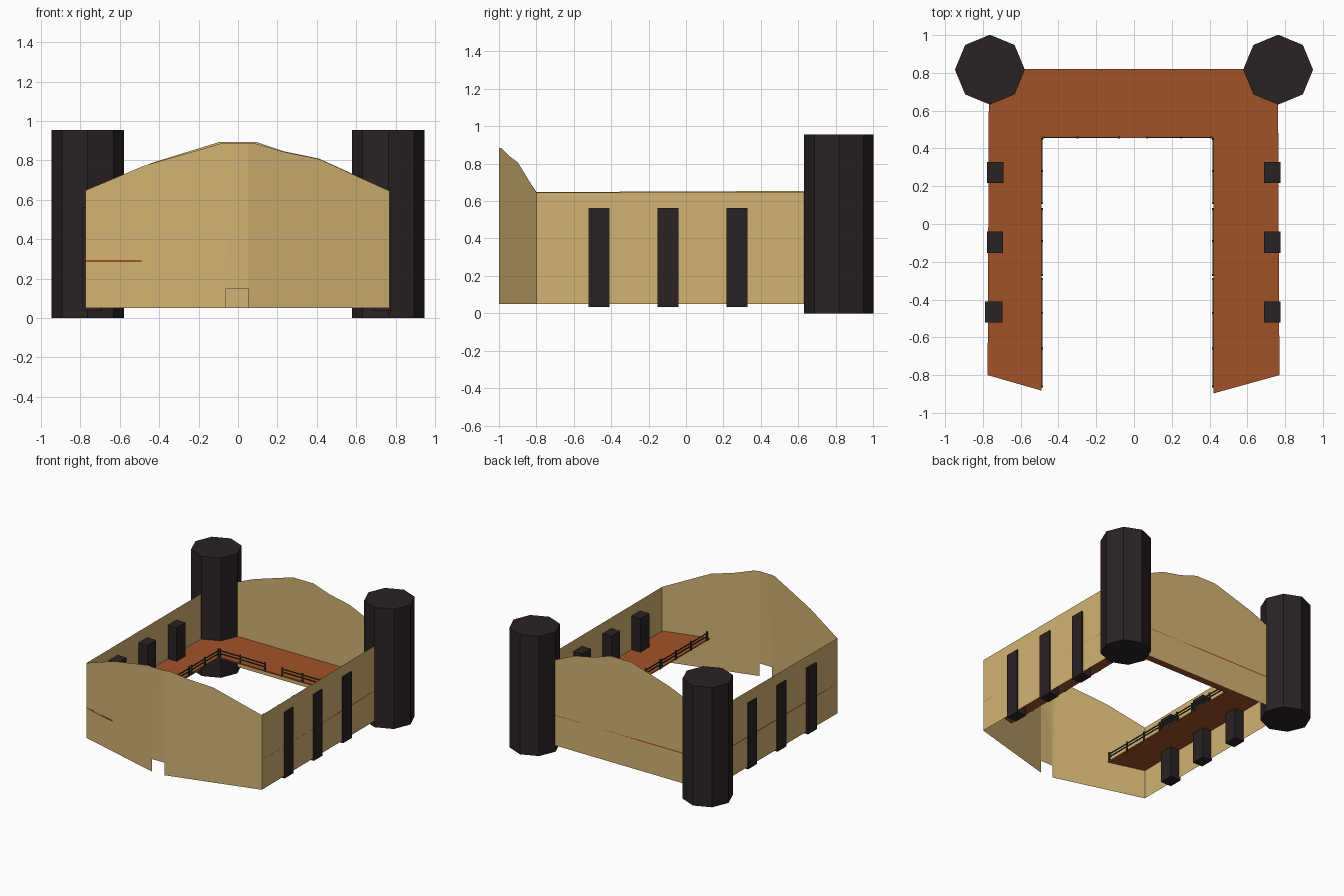
import bpy, bmesh, math

if "Cube" in bpy.data.objects:
    bpy.data.objects.remove(bpy.data.objects["Cube"])


def material(name, rgb):
    m = bpy.data.materials.new(name)
    m.diffuse_color = (*rgb, 1.0)
    m.use_nodes = True
    m.node_tree.nodes["Principled BSDF"].inputs["Base Color"].default_value = m.diffuse_color
    return m


SAND = material("sand_wall", (0.64, 0.45, 0.17))
CLAY = material("clay_floor", (0.36, 0.085, 0.02))
DARK = material("dark_stone", (0.024, 0.016, 0.016))
RAIL = material("rail_green", (0.03, 0.045, 0.035))


def finish(name, bm, mat, smooth=False):
    me = bpy.data.meshes.new(name)
    bm.to_mesh(me)
    bm.free()
    me.materials.append(mat)
    ob = bpy.data.objects.new(name, me)
    bpy.context.collection.objects.link(ob)
    if smooth:
        bpy.context.view_layer.objects.active = ob
        ob.select_set(True)
        bpy.ops.object.shade_smooth_by_angle(angle=math.radians(30))
        ob.select_set(False)
    return ob


def prism(bm, outline, z0, z1):
    """Closed vertical prism over a counter-clockwise outline."""
    lo = [bm.verts.new((x, y, z0)) for x, y in outline]
    hi = [bm.verts.new((x, y, z1)) for x, y in outline]
    bm.faces.new(lo[::-1])
    bm.faces.new(hi)
    for i in range(len(lo)):
        j = (i + 1) % len(lo)
        bm.faces.new((lo[i], lo[j], hi[j], hi[i]))


def box(bm, x0, x1, y0, y1, z0, z1):
    prism(bm, [(x0, y0), (x1, y0), (x1, y1), (x0, y1)], z0, z1)


def sheet(name, columns):
    """Thin wall from columns of (x, y, bottom z, top z)."""
    bm = bmesh.new()
    for a, b in zip(columns, columns[1:]):
        z0 = max(a[2], b[2])
        bm.faces.new([bm.verts.new(p) for p in (
            (a[0], a[1], z0), (b[0], b[1], z0), (b[0], b[1], b[3]), (a[0], a[1], a[3]))])
    bmesh.ops.remove_doubles(bm, verts=bm.verts, dist=1e-5)
    finish(name, bm, SAND, True)


# Front wall: three folded panels with a peaked top and a small gate notch
B = 0.05
sheet("front_wall", [
    (-0.775, -0.80, B, 0.648), (-0.48, -0.882, B, 0.772), (-0.42, -0.899, B, 0.79),
    (-0.09, -0.992, B, 0.885), (-0.06, -1.0, B, 0.885), (0.05, -1.0, 0.15, 0.885)])
sheet("front_wall_right", [
    (0.05, -1.0, B, 0.885), (0.09, -0.989, B, 0.885), (0.24, -0.947, B, 0.842),
    (0.41, -0.90, B, 0.808), (0.77, -0.80, B, 0.645)])

# Back wall with matching peaked top
sheet("back_wall", [
    (0.762, 0.82, B, 0.65), (0.41, 0.82, B, 0.81), (0.24, 0.82, B, 0.845),
    (0.09, 0.82, B, 0.895), (-0.09, 0.82, B, 0.895), (-0.43, 0.82, B, 0.79),
    (-0.768, 0.82, B, 0.65)])

# Side walls
sheet("right_wall", [(0.77, -0.80, B, 0.645), (0.762, 0.82, B, 0.65)])
sheet("left_wall", [(-0.768, 0.82, B, 0.655), (-0.775, -0.80, B, 0.648)])

# U-shaped walkway
bm = bmesh.new()
prism(bm, [(-0.775, -0.80), (-0.49, -0.882), (-0.49, 0.455), (0.42, 0.455),
           (0.42, -0.897), (0.77, -0.80), (0.762, 0.82), (-0.768, 0.82)], 0.284, 0.294)
finish("walkway", bm, CLAY)

# Octagonal corner towers
for side, label in ((-1, "left"), (1, "right")):
    bm = bmesh.new()
    ring = [(side * 0.763 + 0.185 * math.cos(i * math.pi / 4),
             0.817 + 0.185 * math.sin(i * math.pi / 4)) for i in range(8)]
    prism(bm, ring, 0.0, 0.955)
    finish(label + "_tower", bm, DARK)

# Buttresses piercing the side walls
for label, spans in (("left", ((-0.778, -0.692), (-0.779, -0.693), (-0.79, -0.695))),
                     ("right", ((0.688, 0.776), (0.688, 0.776), (0.688, 0.776)))):
    for i, (y, (x0, x1)) in enumerate(zip((0.272, -0.097, -0.465), spans)):
        bm = bmesh.new()
        box(bm, x0, x1, y - 0.056, y + 0.056, 0.035, 0.562)
        finish(f"{label}_buttress_{i + 1}", bm, DARK)


# Railings along the inner edges of the walkway
def railing(name, fixed, stops, along_y):
    bm = bmesh.new()

    def bar(a, b, half, z0, z1):
        if along_y:
            box(bm, fixed - half, fixed + half, a, b, z0, z1)
        else:
            box(bm, a, b, fixed - half, fixed + half, z0, z1)

    for s in stops:
        bar(s - 0.005, s + 0.005, 0.005, 0.285, 0.36)
    for z in (0.318, 0.342):
        bar(min(stops), max(stops), 0.003, z, z + 0.008)
    finish(name, bm, RAIL)


for label, x in (("left", -0.488), ("right", 0.418)):
    railing(label + "_railing_rear", x, (0.45, 0.28, 0.11), True)
    railing(label + "_railing_middle", x, (0.08, -0.09, -0.27), True)
    railing(label + "_railing_front", x, (-0.29, -0.47, -0.66, -0.86), True)
railing("back_railing_left", 0.457, (-0.48, -0.30, -0.08), False)
railing("back_railing_right", 0.457, (0.07, 0.25, 0.41), False)
